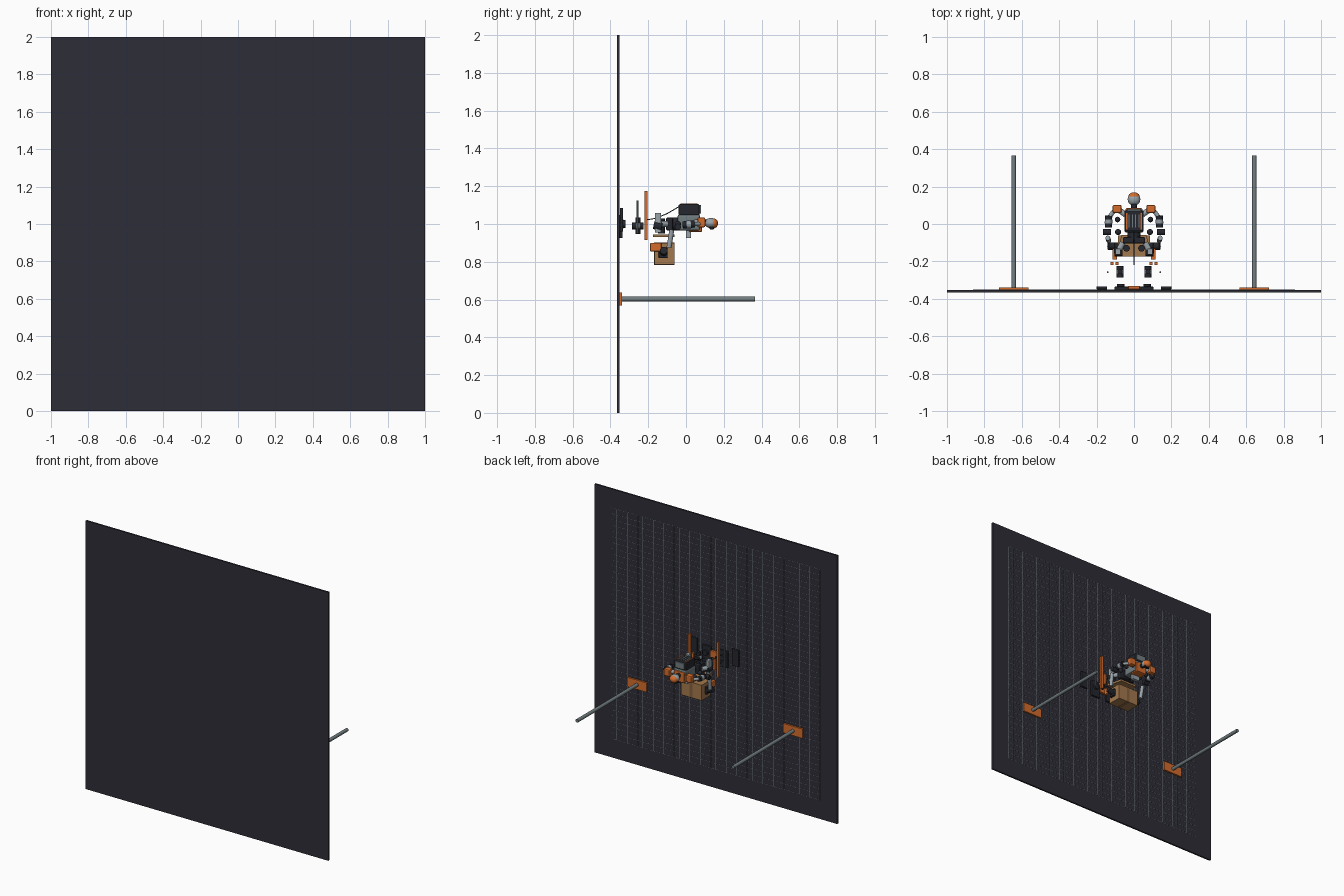
import bpy, math
from mathutils import Vector


def material(name, rgb):
    m = bpy.data.materials.new(name)
    m.diffuse_color = (*rgb, 1)
    return m


FLOOR = material("floor charcoal", (0.027, 0.026, 0.038))
DARK = material("dark rubber", (0.018, 0.020, 0.027))
STEEL = material("steel grey", (0.17, 0.21, 0.22))
LIGHT = material("light grey", (0.32, 0.37, 0.40))
ORANGE = material("safety orange", (0.66, 0.15, 0.025))
TAN = material("cardboard tan", (0.37, 0.19, 0.075))
TAPE = material("packing tape", (0.24, 0.12, 0.05))


def finish(name, mat, smooth=False):
    ob = bpy.context.object
    ob.name = name
    ob.data.materials.append(mat)
    if smooth:
        bpy.ops.object.shade_smooth_by_angle(angle=math.radians(40))
    return ob


def box(name, mat, x, y, z, bevel=0):
    """Box from (min, max) ranges."""
    bpy.ops.mesh.primitive_cube_add(size=1, location=[(a + b) / 2 for a, b in (x, y, z)])
    ob = bpy.context.object
    ob.scale = [b - a for a, b in (x, y, z)]
    bpy.ops.object.transform_apply(location=False, rotation=False, scale=True)
    finish(name, mat)
    if bevel:
        mod = ob.modifiers.new("bevel", 'BEVEL')
        mod.width, mod.segments = bevel, 2
    return ob


def rod(name, mat, a, b, r, r2=None, sides=16):
    """Cylinder or cone between two points."""
    a, b = Vector(a), Vector(b)
    bpy.ops.mesh.primitive_cone_add(vertices=sides, radius1=r, radius2=r if r2 is None else r2,
                                    depth=(b - a).length, location=(a + b) / 2)
    bpy.context.object.rotation_euler = (b - a).to_track_quat('Z', 'Y').to_euler()
    return finish(name, mat, True)


def ball(name, mat, c, r, scale=(1, 1, 1)):
    bpy.ops.mesh.primitive_uv_sphere_add(segments=20, ring_count=12, radius=r, location=c)
    bpy.context.object.scale = scale
    return finish(name, mat, True)


# Upright floor panel and its thin grid of lines
box("floor_panel", FLOOR, (-1, 1), (-0.365, -0.352), (0, 2))
for i in range(41):
    t = -0.86 + 0.043 * i
    box("grid_line_upright", STEEL, (t - .0008, t + .0008), (-0.353, -0.3512), (0.14, 1.86))
    box("grid_line_level", STEEL, (-0.86, 0.86), (-0.353, -0.3512), (1 + t - .0008, 1 + t + .0008))

# Posts with orange base plates
for s in (-1, 1):
    cx = 0.643 * s
    box("post_base", ORANGE, (cx - .08, cx + .08), (-0.352, -0.340), (0.568, 0.638))
    rod("post", STEEL, (cx, -0.342, 0.603), (cx, 0.365, 0.603), 0.0125)

# Head, visor and neck
ball("head", LIGHT, (0, 0.132, 1.005), 0.034, (1, 1, 0.8))
ball("helmet_cap", ORANGE, (0, 0.145, 1.003), 0.031, (1, 0.8, 0.85))
box("visor", DARK, (-0.022, 0.022), (0.125, 0.147), (0.972, 0.985), 0.003)
rod("neck", DARK, (0, 0.07, 1.01), (0, 0.115, 1.008), 0.016)

# Torso, chest and waist
box("torso", STEEL, (-0.052, 0.052), (-0.045, 0.075), (0.965, 1.05), 0.010)
box("chest_plate", ORANGE, (-0.045, 0.045), (0.015, 0.085), (0.957, 1.035), 0.008)
box("belly_panel", LIGHT, (-0.03, 0.03), (0.0, 0.027), (0.925, 0.97), 0.004)
rod("waist", DARK, (0, -0.075, 1.0), (0, -0.035, 1.0), 0.034)
box("pelvis", DARK, (-0.06, 0.06), (-0.105, -0.07), (0.965, 1.035), 0.008)

# Backpack with stripes, vents and a loose hose
box("backpack", DARK, (-0.05, 0.05), (-0.04, 0.072), (1.045, 1.105), 0.008)
box("backpack_lid", STEEL, (-0.038, 0.038), (0.068, 0.08), (1.055, 1.1), 0.003)
for i in range(4):
    x = -0.027 + 0.018 * i
    box("pack_vent", STEEL, (x - .003, x + .003), (-0.02, 0.05), (1.1, 1.109))
for s in (-1, 1):
    box("pack_stripe", ORANGE, (s * .039 - .003, s * .039 + .003), (-0.03, 0.06), (1.1, 1.108))
for i, (a, b) in enumerate((((0, -.04, 1.09), (0, -.10, 1.055)),
                            ((0, -.10, 1.055), (0, -.16, 1.03)),
                            ((0, -.16, 1.03), (0, -.22, 1.02)))):
    rod("hose", DARK, a, b, 0.0025, sides=8)

# Carried carton with tape
box("carton", TAN, (-0.085, 0.085), (-0.168, -0.062), (0.785, 0.90))
box("carton_tape", TAPE, (-0.012, 0.012), (-0.169, -0.061), (0.784, 0.901))
# sloped tan apron behind the carton, under the waist
ob = box("apron", TAN, (-0.095, 0.095), (-0.175, -0.06), (0.93, 0.945))
for v in ob.data.vertices:
    if v.co.y > 0:
        v.co.x *= 0.7

for s in (-1, 1):
    # Shoulder and upper arm
    rod("shoulder_link", LIGHT, (s * .045, .05, 1.01), (s * .085, .078, 1.01), 0.015)
    box("shoulder_pad", ORANGE, (s * .09 - .024, s * .09 + .024), (0.06, 0.102), (0.982, 1.035), 0.008)
    rod("arm_upper", LIGHT, (s * .107, .07, 1.0), (s * .13, .04, 1.0), 0.011)
    rod("arm_sleeve", DARK, (s * .135, .045, 1.0), (s * .137, -.018, .995), 0.019)
    rod("arm_band", LIGHT, (s * .1355, .025, .998), (s * .1362, .003, .997), 0.0205)
    ball("arm_joint", DARK, (s * .088, .024, 1.0), 0.015)
    # Elbow and forearm reaching forward
    rod("elbow", DARK, (s * .122, -.043, .985), (s * .166, -.043, .985), 0.017)
    ball("rib_joint", DARK, (s * .085, -.043, 1.0), 0.016)
    rod("forearm", LIGHT, (s * .14, -.075, .97), (s * .135, -.09, .875), 0.013)
    rod("wrist", DARK, (s * .138, -.118, .86), (s * .10, -.118, .85), 0.020)
    box("palm", DARK, (s * .094 - .009, s * .094 + .009), (-0.145, -0.098), (0.82, 0.875), 0.004)
    box("glove", ORANGE, (s * .103 - .012, s * .103 + .012), (-0.19, -0.13), (0.855, 0.90), 0.004)

    # Hip and thigh
    rod("hip_motor", DARK, (s * .04, -.13, .95), (s * .04, -.13, 1.03), 0.018)
    rod("thigh", LIGHT, (s * .06, -.10, 1.0), (s * .078, -.135, 1.0), 0.016)
    rod("thigh_sleeve", DARK, (s * .085, -.128, .985), (s * .083, -.17, .995), 0.022)
    box("thigh_guard", LIGHT, (s * .085 - .014, s * .085 + .014), (-0.164, -0.132), (0.955, 1.058), 0.003)
    # Long orange bars beside the knees
    for x, z0, z1 in ((.118, .915, 1.175), (.09, .96, 1.04)):
        box("side_bar", ORANGE, (s * x - .008, s * x + .008), (-0.219, -0.203), (z0, z1))

    # Knee, shin and slim side rod
    rod("knee", DARK, (s * .075, -.225, .99), (s * .075, -.285, .99), 0.018)
    rod("knee_band", LIGHT, (s * .075, -.245, .99), (s * .075, -.265, .99), 0.0195)
    rod("knee_axle", DARK, (s * .075, -.255, .948), (s * .075, -.255, 1.035), 0.013)
    rod("side_rod", STEEL, (s * .14, -.257, .95), (s * .14, -.257, 1.125), 0.005, sides=10)
    # Ankle, foot and outer pad
    rod("ankle", DARK, (s * .07, -.32, 1.0), (s * .07, -.335, 1.0), 0.020)
    box("foot", DARK, (s * .067 - .038, s * .067 + .038), (-0.352, -0.335), (0.925, 1.05), 0.005)
    box("outer_pad", DARK, (s * .172 - .028, s * .172 + .028), (-0.35, -0.333), (0.96, 1.085), 0.004)

# Orange marker between the feet
box("foot_marker", ORANGE, (-0.032, 0.032), (-0.35, -0.331), (0.975, 1.025), 0.004)
